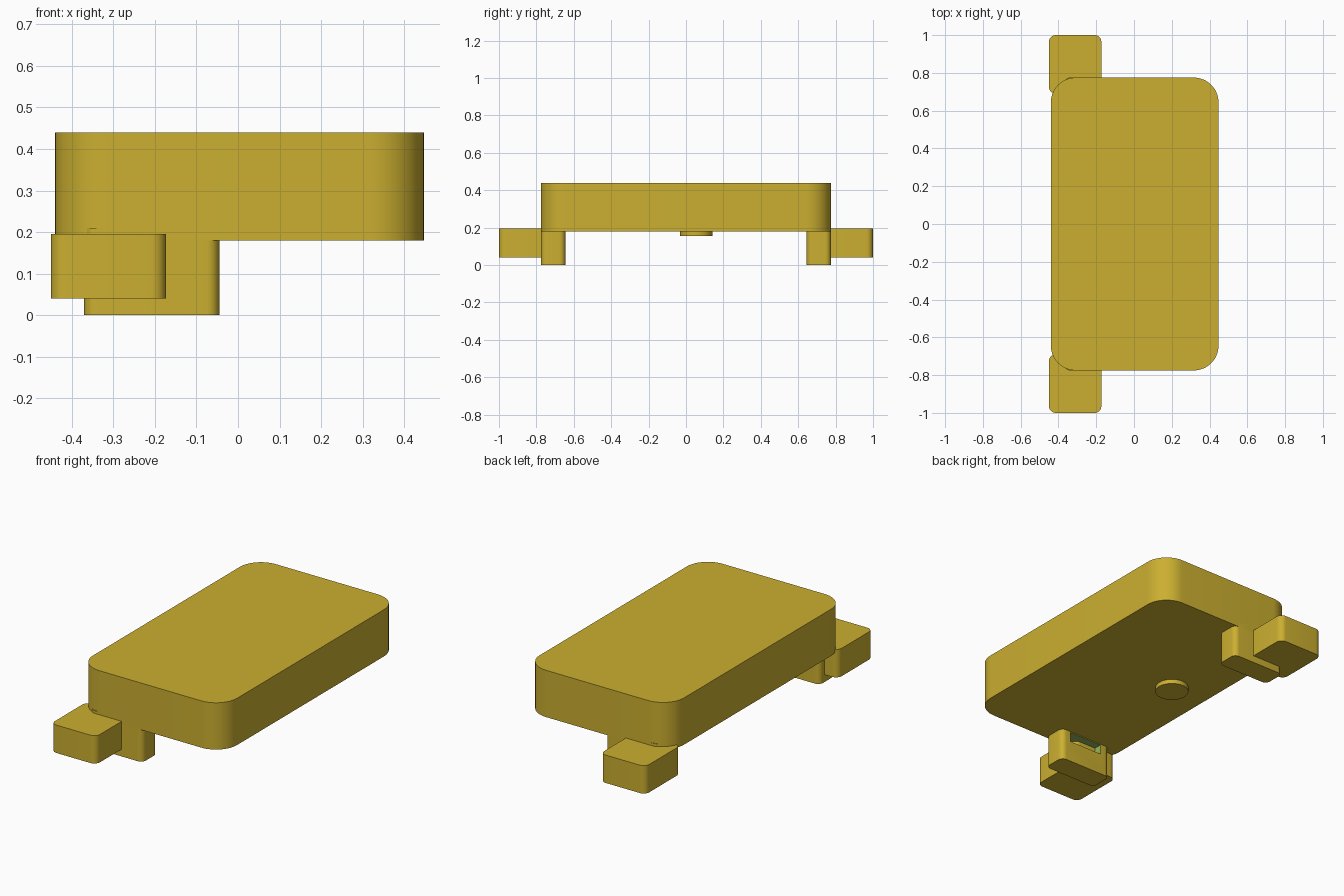
import bpy, bmesh, math

if "Cube" in bpy.data.objects:
    bpy.data.objects.remove(bpy.data.objects["Cube"])


def material(name, rgb):
    m = bpy.data.materials.new(name)
    m.diffuse_color = (*rgb, 1)
    m.use_nodes = True
    m.node_tree.nodes["Principled BSDF"].inputs["Base Color"].default_value = m.diffuse_color
    return m


GOLD = material("mustard_gold", (0.60, 0.43, 0.03))
GREEN = material("soft_green", (0.29, 0.46, 0.11))


def finish(name, bm, index=0):
    bmesh.ops.recalc_face_normals(bm, faces=bm.faces)
    for f in bm.faces:
        f.material_index = index
    me = bpy.data.meshes.new(name)
    bm.to_mesh(me)
    bm.free()
    me.materials.append(GOLD)
    me.materials.append(GREEN)
    ob = bpy.data.objects.new(name, me)
    bpy.context.collection.objects.link(ob)
    return ob


def slab(name, x, y, z, r=0.0, steps=8, index=0):
    """Box with rounded vertical corners, given as (min, max) per axis."""
    y = sorted(y)
    pts = []
    corners = ((x[1] - r, y[1] - r), (x[0] + r, y[1] - r),
               (x[0] + r, y[0] + r), (x[1] - r, y[0] + r))
    for k, (cx, cy) in enumerate(corners):
        for i in range(steps + 1 if r else 1):
            a = math.pi / 2 * (k + i / steps)
            pts.append((cx + r * math.cos(a), cy + r * math.sin(a), z[0]))
    bm = bmesh.new()
    base = bm.faces.new([bm.verts.new(p) for p in pts])
    ext = bmesh.ops.extrude_face_region(bm, geom=[base])["geom"]
    bmesh.ops.translate(bm, vec=(0, 0, z[1] - z[0]),
                        verts=[v for v in ext if isinstance(v, bmesh.types.BMVert)])
    return finish(name, bm, index)


def smooth(ob):
    bpy.ops.object.select_all(action='DESELECT')
    ob.select_set(True)
    bpy.context.view_layer.objects.active = ob
    bpy.ops.object.shade_smooth_by_angle(angle=math.radians(35))


# Main body
smooth(slab("body", (-0.44, 0.447), (-0.775, 0.775), (0.18, 0.44), 0.13, 14))

# Mirrored legs, each with a green slot on its inner face, and end blocks
for s, side in ((-1, "front"), (1, "back")):
    leg = slab(side + "_leg", (-0.37, -0.045), (s * 0.645, s * 0.775), (0, 0.21), 0.03)
    cutter = slab("slot_cutter", (-0.31, -0.105), (s * 0.60, s * 0.745),
                  (0.12, 0.175), index=1)
    cutter.hide_render = True
    mod = leg.modifiers.new("slot", 'BOOLEAN')
    mod.operation, mod.solver, mod.object = 'DIFFERENCE', 'EXACT', cutter
    bpy.context.view_layer.objects.active = leg
    bpy.ops.object.modifier_apply(modifier=mod.name)
    bpy.data.objects.remove(cutter)
    smooth(leg)
    smooth(slab(side + "_end_block", (-0.45, -0.173), (s * 0.69, s),
                (0.04, 0.195), 0.035))

# Round button under the body
bm = bmesh.new()
bmesh.ops.create_cone(bm, cap_ends=True, segments=48, radius1=0.087,
                      radius2=0.087, depth=0.045)
bmesh.ops.translate(bm, verts=bm.verts, vec=(-0.215, 0.055, 0.1775))
smooth(finish("button", bm))
